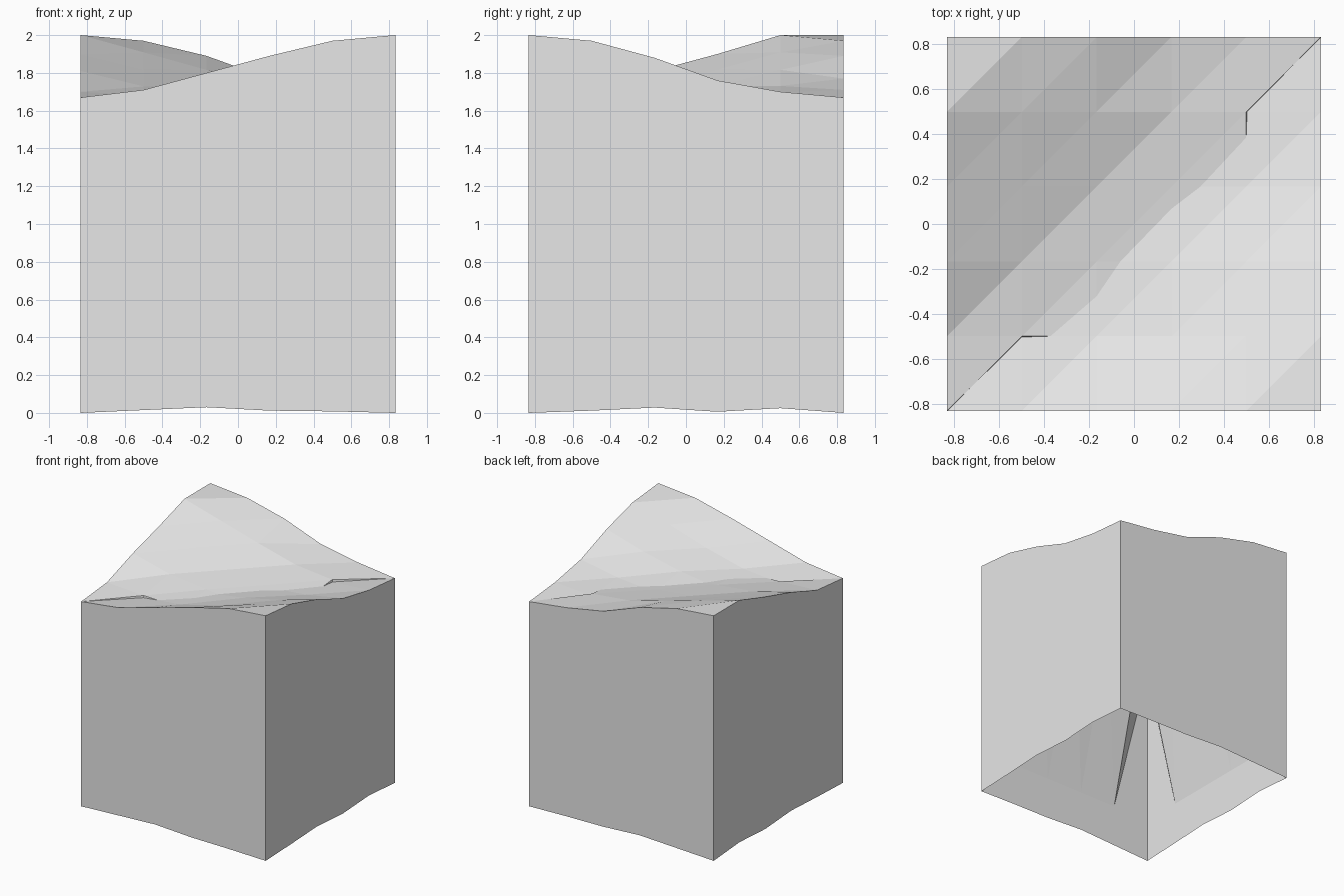
import bpy
import random

cube = bpy.data.objects.get("Cube")
if cube:
    bpy.data.objects.remove(cube)

random.seed(4)
N = 5
HALF = 0.833
SKIRT = 0.36      # height where a buried sheet edge meets the wall

grey = bpy.data.materials.new("light_grey")
grey.use_nodes = True
GREY = (0.8, 0.8, 0.8, 1)
grey.diffuse_color = GREY
grey.node_tree.nodes["Principled BSDF"].inputs["Base Color"].default_value = GREY


def coord(i):
    return -HALF + 2 * HALF * i / N


def make(name, verts, faces):
    mesh = bpy.data.meshes.new(name)
    mesh.from_pydata(verts, [], faces)
    mesh.materials.append(grey)
    obj = bpy.data.objects.new(name, mesh)
    bpy.context.collection.objects.link(obj)
    return obj


# Rim heights, from the low corner up to the high corner
FRONT_TOP = [1.67, 1.71, 1.80, 1.89, 1.97, 2.0]
LEFT_TOP = [1.67, 1.70, 1.76, 1.88, 1.97, 2.0]
BACK_TOP = [1.67, 1.71, 1.77, 1.89, 1.97, 2.0]
RIGHT_TOP = [1.67, 1.70, 1.81, 1.90, 2.0, 2.0]
# Slightly uneven bottom rims
LONG_FOOT = [0, 0.015, 0.03, 0.012, 0.008, 0]
SIDE_FOOT = [0, 0.012, 0.028, 0.006, 0.025, 0]


# Sloping sheet: high in one corner, folding down under its twin past the diagonal
def slope_sheet(name, along_x, along_y, turn, lift):
    verts, faces = [], []
    for j in range(N + 1):
        for i in range(N + 1):
            n = i - j
            if j == 0:
                z = along_x[i]
            elif i == N:
                z = along_y[N - j]
            elif n < 0 and (i == 0 or j == N):
                z = SKIRT
            else:
                z = (along_x[max(n, 0)] + along_y[max(n, 0)]) / 2
                z += lift + 0.02 * min(n, 0) + random.uniform(-0.01, 0.01)
            verts.append((turn * coord(i), turn * coord(j), z))
    for j in range(N):
        for i in range(N):
            a = j * (N + 1) + i
            b, c, d = a + 1, a + N + 2, a + N + 1
            faces += [(a, b, c), (a, c, d)]
    return make(name, verts, faces)


slope_sheet("front_left_slope", FRONT_TOP, LEFT_TOP, 1, 0.0)
slope_sheet("back_right_slope", BACK_TOP, RIGHT_TOP, -1, 0.02)


# Flat outer wall between its foot and its top rim, open underneath
def wall(name, place, foot, top):
    verts = [(*place(coord(i)), foot[i]) for i in range(N + 1)]
    verts += [(*place(coord(i)), top[i]) for i in range(N + 1)]
    faces = [(i, i + 1, i + N + 2, i + N + 1) for i in range(N)]
    return make(name, verts, faces)


wall("front_wall", lambda t: (t, -HALF), LONG_FOOT, FRONT_TOP)
wall("left_wall", lambda t: (HALF, t), SIDE_FOOT, LEFT_TOP[::-1])
wall("back_wall", lambda t: (-t, HALF), LONG_FOOT[::-1], BACK_TOP)
wall("right_wall", lambda t: (-HALF, -t), SIDE_FOOT[::-1], RIGHT_TOP[::-1])
